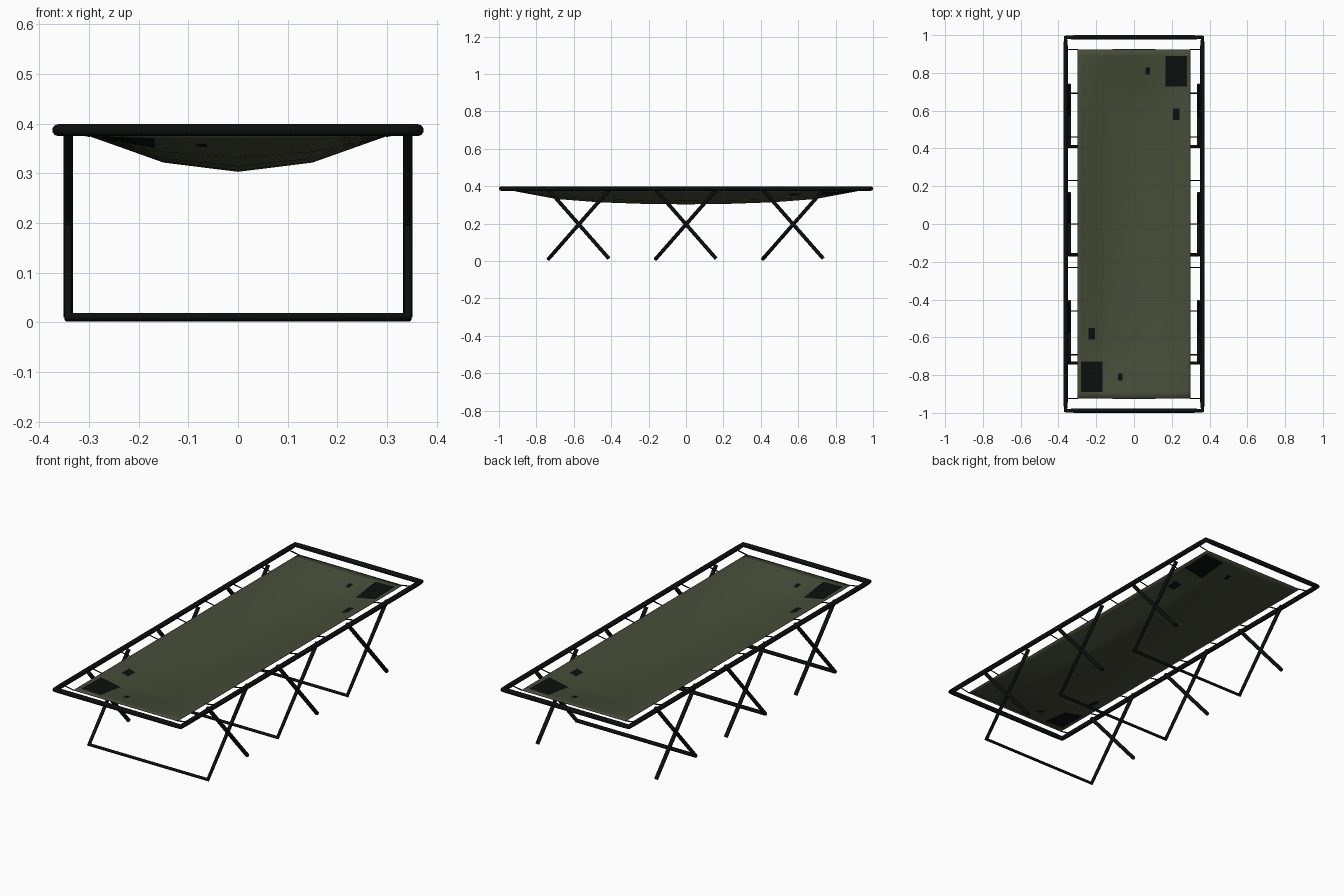
import bpy, bmesh, math
from mathutils import Vector

if "Cube" in bpy.data.objects:
    bpy.data.objects.remove(bpy.data.objects["Cube"])


def material(name, rgb):
    m = bpy.data.materials.new(name)
    m.diffuse_color = (*rgb, 1)
    m.use_nodes = True
    m.node_tree.nodes["Principled BSDF"].inputs["Base Color"].default_value = m.diffuse_color
    return m


BLACK = material("black", (0.004, 0.0045, 0.0045))
GREEN = material("olive green", (0.062, 0.073, 0.040))


def finish(name, bm, mats):
    bmesh.ops.recalc_face_normals(bm, faces=bm.faces)
    me = bpy.data.meshes.new(name)
    bm.to_mesh(me)
    bm.free()
    for m in mats:
        me.materials.append(m)
    ob = bpy.data.objects.new(name, me)
    bpy.context.collection.objects.link(ob)
    return ob


def tube(name, points, radius, closed=False, sides=10):
    """Round tube along a path; rings turn halfway at corners, so bends look pinched."""
    pts = [Vector(p) for p in points]
    n = len(pts)
    bm = bmesh.new()
    rings = []
    for i, p in enumerate(pts):
        a = pts[i - 1] if (i > 0 or closed) else None
        b = pts[(i + 1) % n] if (i < n - 1 or closed) else None
        t = Vector()
        if a is not None:
            t += (p - a).normalized()
        if b is not None:
            t += (b - p).normalized()
        t.normalize()
        # reference axis lies across the plane of the path
        u = (Vector((0, 0, 1)) if closed or abs(t.z) < 0.1 else UREF)
        u = (u - t * u.dot(t)).normalized()
        if not closed and n > 2:
            u = (UREF - t * UREF.dot(t)).normalized()
        v = t.cross(u)
        rings.append([bm.verts.new(p + radius * (math.cos(k * math.tau / sides) * u
                                                 + math.sin(k * math.tau / sides) * v))
                      for k in range(sides)])
    for i in range(n if closed else n - 1):
        r, s = rings[i], rings[(i + 1) % n]
        for k in range(sides):
            j = (k + 1) % sides
            bm.faces.new((r[k], r[j], s[j], s[k]))
    if not closed:
        bm.faces.new(rings[0])
        bm.faces.new(rings[-1])
    for f in bm.faces:
        f.smooth = len(f.verts) == 4
    return finish(name, bm, [BLACK])


# normal of the plane in which each U-shaped leg lies
UREF = Vector((0, 0.37, -0.33)).normalized()

# top frame
X, Y, Z = 0.362, 0.988, 0.387
frame = []
for sx, sy in ((1, 1), (-1, 1), (-1, -1), (1, -1)):
    corner = [(sx * X, sy * (Y - 0.045), Z), (sx * X, sy * Y, Z), (sx * (X - 0.045), sy * Y, Z)]
    frame += corner if sx * sy > 0 else corner[::-1]
tube("top_frame", frame, 0.012, closed=True)

# three crossed leg sets: a U-shaped leg and two single legs
for i, yc in enumerate((-0.573, 0, 0.573)):
    lx, d, top, low = 0.342, 0.163, 0.382, 0.0105
    tube(f"u_leg_{i}", [(-lx, yc + d, top), (-lx, yc - d, low),
                        (lx, yc - d, low), (lx, yc + d, top)], 0.0100)
    for s in (-1, 1):
        tube(f"single_leg_{i}_{'left' if s < 0 else 'right'}",
             [(s * lx, yc - d, top), (s * lx, yc + d - 0.002, 0.013)], 0.0100)

# sagging fabric bed, with dark patches cut in at two opposite corners
PATCHES = ((0.168, 0.28, 0.727, 0.89), (0.206, 0.242, 0.55, 0.612), (0.062, 0.084, 0.792, 0.828))
W, L = 0.30, 0.925


def lerp(table, t):
    for (a, p), (b, q) in zip(table, table[1:]):
        if t <= b + 1e-9:
            return p + (q - p) * (t - a) / (b - a)
    return table[-1][1]


def bed_z(x, y):
    across = lerp(((0, 1), (0.15, 0.74), (0.30, 0)), abs(x))
    along = lerp(((0, 1), (0.231, 0.96), (0.4625, 0.85), (0.694, 0.6), (L, 0)), abs(y))
    return 0.376 - 0.072 * across * along


xs = {0.0, 0.15, W} | {p[k] for p in PATCHES for k in (0, 1)}
ys = {0.0, 0.231, 0.4625, 0.694, L} | {p[k] for p in PATCHES for k in (2, 3)}
xs = sorted(xs | {-x for x in xs if x})
ys = sorted(ys | {-y for y in ys if y})
bm = bmesh.new()
grid = [[bm.verts.new((x, y, bed_z(x, y))) for y in ys] for x in xs]
for i in range(len(xs) - 1):
    for j in range(len(ys) - 1):
        f = bm.faces.new((grid[i][j], grid[i + 1][j], grid[i + 1][j + 1], grid[i][j + 1]))
        f.smooth = True
        c = f.calc_center_median()
        s = 1 if c.y > 0 else -1
        if any(a < s * c.x < b and p < s * c.y < q for a, b, p, q in PATCHES):
            f.material_index = 1
bed = finish("fabric_bed", bm, [GREEN, BLACK])
mod = bed.modifiers.new("thickness", "SOLIDIFY")
mod.thickness = 0.002
mod.offset = 0

# thin cords from the fabric to the side rails
for k in range(-4, 5):
    for s in (-1, 1):
        y = k * L / 4 * 0.998
        tube(f"cord_{k + 4}_{'left' if s < 0 else 'right'}",
             [(s * 0.298, y, 0.376), (s * X, y, Z)], 0.003, sides=6)
